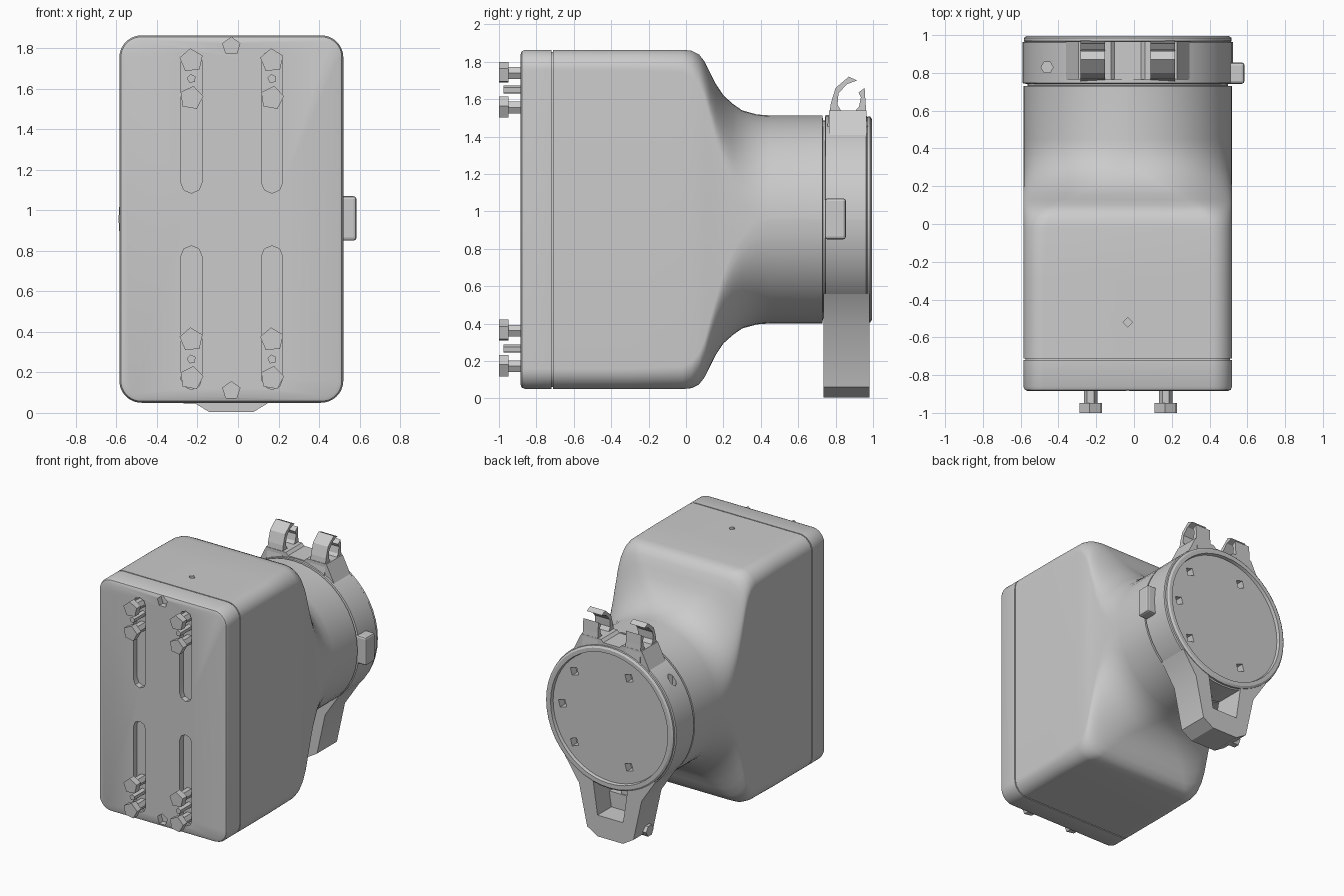
import bpy, bmesh, math
from mathutils import Vector

if "Cube" in bpy.data.objects:
    bpy.data.objects.remove(bpy.data.objects["Cube"], do_unlink=True)

CX, CZ = -0.033, 0.957          # centre line of the housing
HW, HH, R = 0.553, 0.907, 0.556  # half width, half height, neck radius

grey = bpy.data.materials.new("matte_grey")
grey.use_nodes = True
grey.diffuse_color = (0.6, 0.6, 0.6, 1)
grey.node_tree.nodes["Principled BSDF"].inputs["Base Color"].default_value = (0.6, 0.6, 0.6, 1)


def finish(name, bm):
    bmesh.ops.recalc_face_normals(bm, faces=bm.faces[:])
    mesh = bpy.data.meshes.new(name)
    bm.to_mesh(mesh)
    bm.free()
    mesh.materials.append(grey)
    ob = bpy.data.objects.new(name, mesh)
    bpy.context.collection.objects.link(ob)
    return ob


def activate(ob):
    bpy.ops.object.select_all(action='DESELECT')
    ob.select_set(True)
    bpy.context.view_layer.objects.active = ob


def smooth(ob, angle=30):
    activate(ob)
    bpy.ops.object.shade_smooth_by_angle(angle=math.radians(angle))


def loft(name, sections, seg=12):
    """Skin rounded rectangles (y, half width, half height, corner radius)."""
    bm = bmesh.new()
    rings = []
    for y, w, h, r in sections:
        r = min(r, w - 0.001, h - 0.001)
        ring = []
        for q, (sx, sz) in enumerate([(1, 1), (-1, 1), (-1, -1), (1, -1)]):
            for i in range(seg + 1):
                a = math.pi / 2 * (q + i / seg)
                ring.append(bm.verts.new((CX + sx * (w - r) + r * math.cos(a), y,
                                          CZ + sz * (h - r) + r * math.sin(a))))
        rings.append(ring)
    n = len(rings[0])
    for a, b in zip(rings, rings[1:]):
        for i in range(n):
            bm.faces.new((a[i], a[(i + 1) % n], b[(i + 1) % n], b[i]))
    bm.faces.new(rings[0])
    bm.faces.new(rings[-1])
    return finish(name, bm)


def prism(name, pts, axis, a, b):
    """Extrude a 2D outline along x, y or z from a to b."""
    def place(p, d):
        return {'x': (d, p[0], p[1]), 'y': (p[0], d, p[1]), 'z': (p[0], p[1], d)}[axis]
    bm = bmesh.new()
    lo = [bm.verts.new(place(p, a)) for p in pts]
    hi = [bm.verts.new(place(p, b)) for p in pts]
    bm.faces.new(lo)
    bm.faces.new(hi)
    n = len(pts)
    for i in range(n):
        bm.faces.new((lo[i], lo[(i + 1) % n], hi[(i + 1) % n], hi[i]))
    return finish(name, bm)


def ngon(u, v, r, n, turn=0.0):
    return [(u + r * math.cos(turn + math.tau * i / n),
             v + r * math.sin(turn + math.tau * i / n)) for i in range(n)]


def cut(ob, cutter):
    cutter.hide_render = True
    mod = ob.modifiers.new("cut", 'BOOLEAN')
    mod.operation = 'DIFFERENCE'
    mod.solver = 'EXACT'
    mod.object = cutter
    activate(ob)
    bpy.ops.object.modifier_apply(modifier=mod.name)
    bpy.data.objects.remove(cutter, do_unlink=True)


def bevel(ob, width):
    mod = ob.modifiers.new("bevel", 'BEVEL')
    mod.width = width
    mod.segments = 2


# Housing: rounded box blending into a round neck
box = [(-0.712, HW, HH, 0.11), (-0.3, HW, HH, 0.11), (-0.02, HW, HH, 0.12)]
blend = [(0.03, 0.902, 0.14), (0.07, 0.882, 0.17), (0.10, 0.843, 0.20), (0.13, 0.783, 0.25),
         (0.16, 0.723, 0.30), (0.20, 0.663, 0.37), (0.25, 0.618, 0.44), (0.30, 0.583, 0.49),
         (0.38, 0.561, 0.54), (0.45, R, R)]
housing = loft("housing", box + [(y, HW, h, r) for y, h, r in blend]
               + [(0.73, HW, R, R), (0.732, 0.53, 0.53, 0.53), (0.76, 0.53, 0.53, 0.53)])
cut(housing, prism("cutter", ngon(CX, -0.52, 0.025, 4), 'z', 1.82, 1.95))
smooth(housing, 35)

# Front lid with a thin shadow gap behind it
lid = loft("front_lid", [(-0.885, HW - 0.025, HH - 0.025, 0.09), (-0.878, HW - 0.008, HH - 0.008, 0.10),
                         (-0.86, HW, HH, 0.11), (-0.72, HW, HH, 0.11),
                         (-0.72, HW - 0.012, HH - 0.012, 0.10), (-0.70, HW - 0.012, HH - 0.012, 0.10)])


def slot(x, z0, z1, w=0.052):
    pts = []
    for zc, a0 in ((z1 - w, 0), (z0 + w, math.pi)):
        for i in range(5):
            a = a0 + math.pi * i / 4
            pts.append((x + w * math.cos(a), zc + w * math.sin(a)))
    return prism("cutter", pts, 'y', -0.95, -0.84)


COLUMNS = (-0.23, 0.168)
for x in COLUMNS:
    cut(lid, slot(x, 1.085, 1.79))
    cut(lid, slot(x, 0.115, 0.825))
for z in (1.81, 0.11):
    cut(lid, prism("cutter", ngon(CX, z, 0.045, 5, math.pi / 2), 'y', -0.95, -0.84))
smooth(lid)

# Mounting bolts and studs standing in the slots
for side, x in zip(("right", "left"), COLUMNS):
    for level, zs, zstud in (("upper", (1.74, 1.555), 1.65), ("lower", (0.362, 0.172), 0.265)):
        for i, z in enumerate(zs):
            tag = f"{level}_{side}_{i + 1}"
            prism("bolt_head_" + tag, ngon(x, z, 0.06, 5, 0.4 + i), 'y', -1.0, -0.948)
            prism("bolt_shaft_" + tag, ngon(x, z, 0.036, 6), 'y', -0.95, -0.835)
        prism(f"stud_{level}_{side}", ngon(x, zstud, 0.023, 5, 0.5), 'y', -0.975, -0.835)

# Clamp ring with a recessed rear face
ring = loft("clamp_ring", [(y, r, r, r) for y, r in (
    (0.742, 0.54), (0.746, 0.557), (0.962, 0.557), (0.966, 0.545), (0.97, 0.55),
    (0.985, 0.55), (0.995, 0.535), (0.995, 0.505), (0.97, 0.50))])
for deg, rad in ((0, 0.42), (41, 0.42), (-41, 0.42), (114, 0.38), (-114, 0.38)):
    a = math.radians(deg)
    cut(ring, prism("cutter", ngon(CX + rad * math.cos(a), CZ + rad * math.sin(a), 0.04, 4, 0.5),
                    'y', 0.91, 1.05))
cut(ring, prism("cutter", ngon(-0.46, 0.83, 0.032, 6), 'z', 1.2, 1.5))
smooth(ring)

# Side lug
lug = prism("side_lug", [(0.742, 0.85), (0.855, 0.85), (0.855, 1.07), (0.742, 1.07)], 'x', 0.49, 0.585)
bevel(lug, 0.015)

# Lower bracket: tapered frame hanging from the ring
arc = [(CX + 0.535 * math.sin(a), CZ - 0.535 * math.cos(a))
       for a in (math.radians(d) for d in range(-42, 43, 12))]
bracket = prism("lower_bracket", arc + [
    (CX + 0.39, 0.56), (CX + 0.27, 0.38), (CX + 0.20, 0.06), (CX + 0.11, 0.005),
    (CX - 0.11, 0.005), (CX - 0.20, 0.06), (CX - 0.27, 0.38), (CX - 0.39, 0.56)], 'y', 0.735, 0.98)
cut(bracket, prism("cutter", [(CX - 0.15, 0.44), (CX + 0.15, 0.44), (CX + 0.11, 0.17),
                              (CX - 0.11, 0.17)], 'y', 0.65, 1.05))
smooth(bracket, 25)
prism("latch_plate", [(CX - 0.13, 0.16), (CX + 0.13, 0.16), (CX + 0.13, 0.29),
                      (CX - 0.13, 0.29)], 'y', 0.76, 0.81)
prism("latch_post", [(CX - 0.03, 0.16), (CX + 0.03, 0.16), (CX + 0.03, 0.43),
                     (CX - 0.03, 0.43)], 'y', 0.77, 0.80)
prism("bracket_bolt", ngon(0.83, 0.085, 0.045, 6), 'x', -0.27, -0.18)

# Upper saddle and its two open hooks
saddle = prism("hook_saddle", [(CX - 0.35, 1.36), (CX - 0.26, 1.54), (CX - 0.09, 1.54),
                               (CX - 0.07, 1.52), (CX + 0.07, 1.52), (CX + 0.09, 1.54),
                               (CX + 0.26, 1.54), (CX + 0.35, 1.36), (CX + 0.2, 1.44),
                               (CX - 0.2, 1.44)], 'y', 0.765, 0.965)
hook = [(0.755, 1.45), (0.775, 1.58), (0.80, 1.66), (0.87, 1.72), (0.915, 1.70), (0.86, 1.68),
        (0.815, 1.63), (0.81, 1.57), (0.84, 1.52), (0.89, 1.52), (0.925, 1.56), (0.935, 1.61),
        (0.922, 1.635), (0.955, 1.66), (0.96, 1.58), (0.972, 1.45)]
for side, s in (("left", 1), ("right", -1)):
    prism("hook_" + side, hook, 'x', CX + s * 0.12, CX + s * 0.25)
